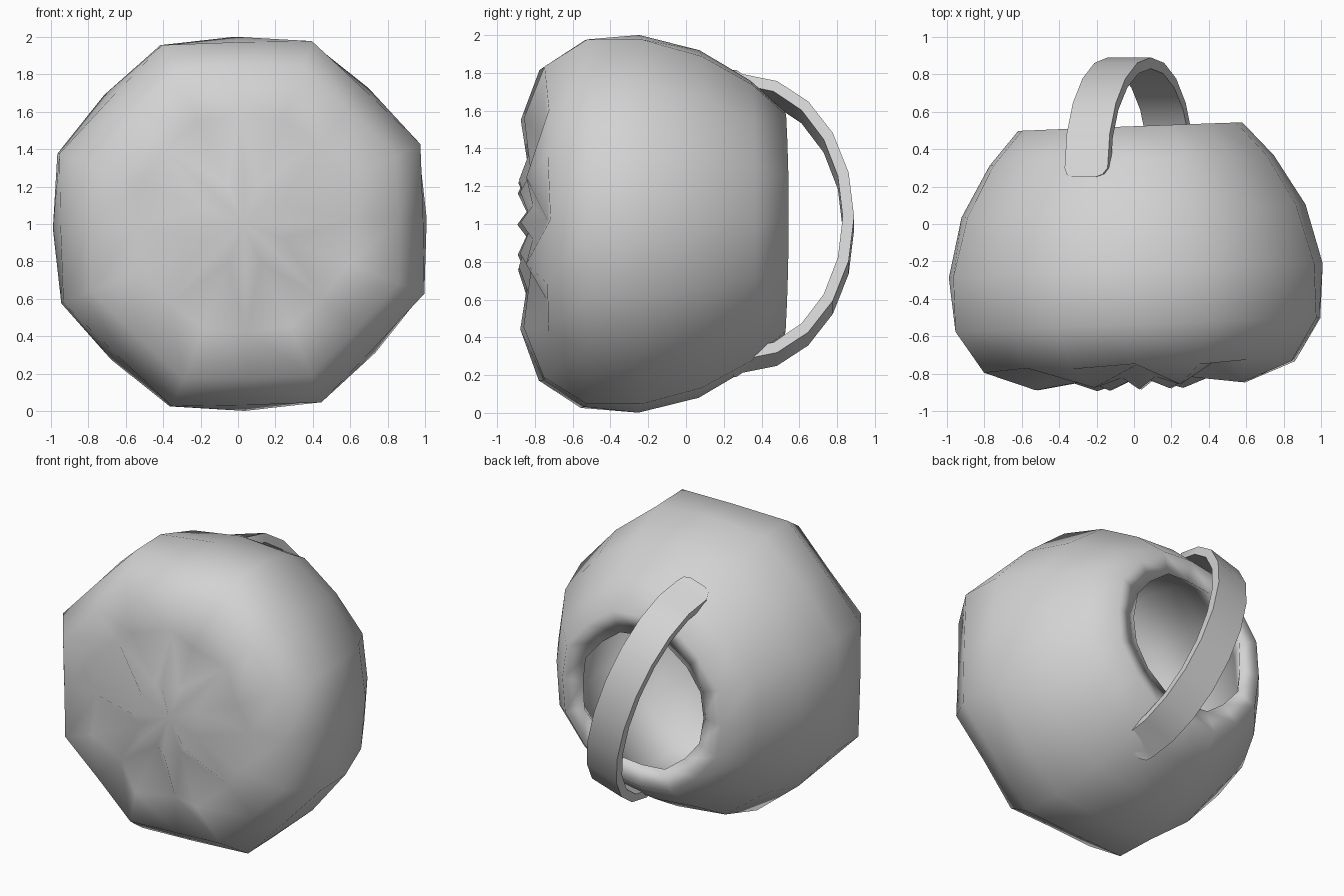
import bpy, bmesh, math
from mathutils import Matrix

old = bpy.data.objects.get("Cube")
if old:
    bpy.data.objects.remove(old, do_unlink=True)

# Single plain material
GREY = (0.65, 0.65, 0.65, 1)
grey = bpy.data.materials.new("plain_grey")
grey.use_nodes = True
grey.diffuse_color = GREY
grey.node_tree.nodes["Principled BSDF"].inputs["Base Color"].default_value = GREY


def make_object(name, bm, angle):
    bmesh.ops.recalc_face_normals(bm, faces=bm.faces)
    mesh = bpy.data.meshes.new(name)
    bm.to_mesh(mesh)
    bm.free()
    mesh.materials.append(grey)
    obj = bpy.data.objects.new(name, mesh)
    bpy.context.collection.objects.link(obj)
    bpy.ops.object.select_all(action="DESELECT")
    obj.select_set(True)
    bpy.context.view_layer.objects.active = obj
    bpy.ops.object.shade_smooth_by_angle(angle=math.radians(angle))
    return obj


def bridge(bm, a, b):
    for i in range(len(a)):
        j = (i + 1) % len(a)
        bm.faces.new((a[i], a[j], b[j], b[i]))


# Lobed pot: rings of (ridge radius, ridge y, valley radius, valley y)
SIDES = 16
RINGS = [
    (0.23, -0.82, 0.23, -0.885),
    (0.60, -0.868, 0.58, -0.755),
    (0.89, -0.765, 0.83, -0.75),
    (1.045, -0.54, 0.97, -0.54),
    (1.045, -0.25, 1.0, -0.25),
    (0.95, 0.07, 0.92, 0.07),
    (0.79, 0.34, 0.76, 0.34),
    (0.62, 0.52, 0.60, 0.52),
    # lip and inner wall
    (0.47, 0.51, 0.455, 0.50),
    (0.67, 0.26, 0.65, 0.26),
    (0.82, 0.02, 0.80, 0.02),
    (0.90, -0.26, 0.87, -0.26),
    (0.85, -0.49, 0.82, -0.49),
    (0.53, -0.68, 0.51, -0.66),
]
bm = bmesh.new()
loops = []
for ridge_r, ridge_y, valley_r, valley_y in RINGS:
    loop = []
    for i in range(SIDES):
        a = math.radians(24) + math.tau * i / SIDES
        r, y = (valley_r, valley_y) if i % 2 else (ridge_r, ridge_y)
        loop.append(bm.verts.new((r * math.cos(a), y, r * math.sin(a))))
    loops.append(loop)
for a, b in zip(loops[1:], loops[2:]):
    bridge(bm, a, b)
# Creased base band, folded along its low diagonals
small, large = loops[:2]
for ridge in range(0, SIDES, 2):
    for valley in (ridge - 1, ridge + 1):
        bm.faces.new((small[ridge], small[valley], large[valley]))
        bm.faces.new((small[ridge], large[valley], large[ridge]))
for loop, y in ((loops[0], -0.815), (loops[-1], -0.70)):
    pole = bm.verts.new((0, y, 0))
    for i in range(SIDES):
        bm.faces.new((loop[i], loop[(i + 1) % SIDES], pole))
pot = make_object("lobed_pot", bm, 180)
lean = Matrix.Rotation(math.radians(2.2), 4, "Z") @ Matrix.Rotation(math.radians(-0.2), 4, "X")
pot.data.transform(Matrix.Translation((0, 0, 1)) @ lean)

# Handle: flat strap swept along a half ellipse, with rounded ends lying on the pot
THICK = 0.06
path = [(0.06, 0.25, 0.83), (0.10, 0.265, 0.82)]
for k in range(11):
    t = math.radians(18 * k)
    path.append((0.12, 0.30 + 0.59 * math.sin(t), 0.79 * math.cos(t)))
path += [(w, y, -z) for w, y, z in reversed(path[:2])]

bm = bmesh.new()
sections = []
for half_width, y, z in path:
    t = math.atan2((y - 0.30) / 0.59, z / 0.79)
    inner_y, inner_z = y - THICK * math.sin(t), z - THICK * math.cos(t)
    corners = ((-half_width, y, z), (half_width, y, z),
               (half_width, inner_y, inner_z), (-half_width, inner_y, inner_z))
    sections.append([bm.verts.new(c) for c in corners])
for a, b in zip(sections, sections[1:]):
    bridge(bm, a, b)
bm.faces.new(sections[0])
bm.faces.new(sections[-1])
handle = make_object("handle", bm, 50)
handle.data.transform(Matrix.Translation((-0.025, 0, 1.003)) @ Matrix.Rotation(math.radians(-17), 4, "Y"))
